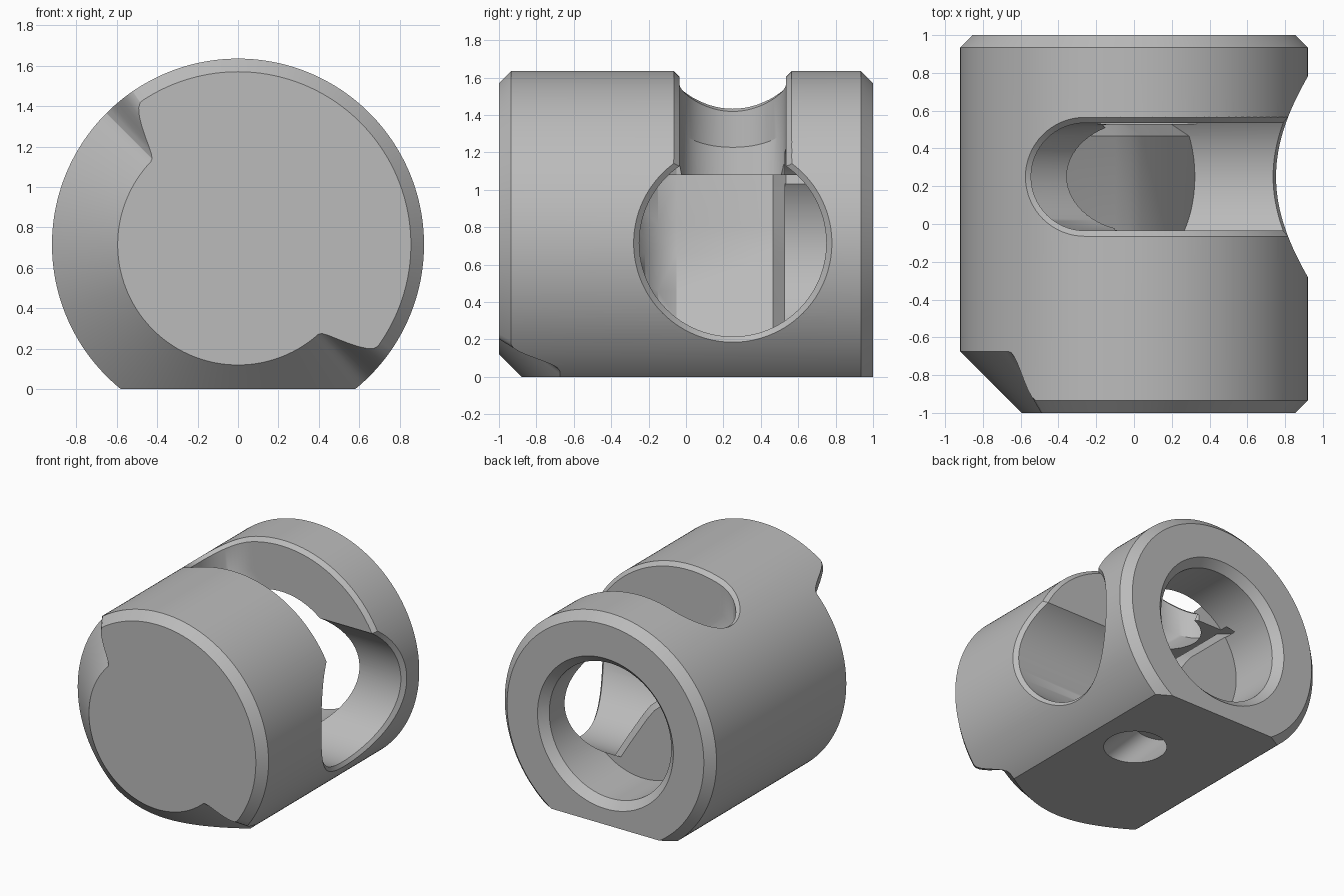
import bpy, bmesh
from math import sin, cos, pi, sqrt, degrees

if "Cube" in bpy.data.objects:
    bpy.data.objects.remove(bpy.data.objects["Cube"])

R = 0.92       # body radius
AXIS = 0.715   # height of the body axis
MID = 0.25     # y of the side hole and the slot
RIM = 0.03     # small bevel round the openings

grey = bpy.data.materials.new("plain_grey")
grey.use_nodes = True
grey.diffuse_color = (0.5, 0.5, 0.5, 1)
grey.node_tree.nodes["Principled BSDF"].inputs["Base Color"].default_value = (0.5, 0.5, 0.5, 1)


def loft(name, rings, helper=True):
    """Closed solid through rings that share one point count."""
    bm = bmesh.new()
    loops = [[bm.verts.new(p) for p in ring] for ring in rings]
    n = len(loops[0])
    for a, b in zip(loops, loops[1:]):
        for i in range(n):
            j = (i + 1) % n
            bm.faces.new((a[i], a[j], b[j], b[i]))
    bm.faces.new(loops[0])
    bm.faces.new(loops[-1])
    bmesh.ops.recalc_face_normals(bm, faces=bm.faces)
    mesh = bpy.data.meshes.new(name)
    bm.to_mesh(mesh)
    bm.free()
    mesh.materials.append(grey)
    ob = bpy.data.objects.new(name, mesh)
    bpy.context.collection.objects.link(ob)
    ob.hide_render = helper
    return ob


def boolean(target, tool, operation="DIFFERENCE"):
    """Apply a boolean and drop the tool."""
    mod = target.modifiers.new("cut", "BOOLEAN")
    mod.operation = operation
    mod.solver = "EXACT"
    mod.object = tool
    bpy.context.view_layer.objects.active = target
    bpy.ops.object.modifier_apply(modifier=mod.name)
    bpy.data.objects.remove(tool)


def angles(n):
    return [2 * pi * i / n for i in range(n)]


def surface(radius, offset, floor=0.0):
    """Distance from the axis plane to a cylinder of the given radius."""
    return sqrt(max(radius ** 2 - offset ** 2, floor))


# Body: round bar with a front chamfer that widens on the lower right half
def chamfer(t):
    away = abs((degrees(t) - 224 + 180) % 360 - 180)
    s = min(max((100 - away) / 12, 0), 1)
    return 0.065 + 0.26 * s * s * (3 - 2 * s)


def body_ring(y, inset, follow=0):
    ring = []
    for t in angles(240):
        c = chamfer(t)
        r = R - (c if inset is None else inset)
        ring.append((r * cos(t), y + follow * c, AXIS + r * sin(t)))
    return ring


body = loft("body", [body_ring(-1, None), body_ring(-1, 0, 1),
                     body_ring(0.935, 0), body_ring(1, 0.065)], helper=False)

# Flat foot
boolean(body, loft("foot_cutter", [
    [(-2, -2, z), (2, -2, z), (2, 2, z), (-2, 2, z)] for z in (-1, 0)]))

# Rear bore with countersink
boolean(body, loft("bore_cutter", [
    [(r * cos(t), y, AXIS + r * sin(t)) for t in angles(128)]
    for y, r in ((0.53, 0.53), (0.94, 0.53), (1, 0.59), (1.05, 0.64))]))


# Side hole with bevelled rim, closed inside by a sloping guide ramp
def hole_ring(r, x=None, radius=0):
    return [(surface(radius, r * sin(t)) if x is None else x,
             MID + r * cos(t), AXIS + r * sin(t)) for t in angles(128)]


hole = loft("side_hole_cutter", [
    hole_ring(0.5, x=-0.7), hole_ring(0.5, radius=R - RIM),
    hole_ring(0.5 + RIM, radius=R), hole_ring(0.5 + 2 * RIM, radius=R + RIM),
    hole_ring(0.5 + 2 * RIM, x=1.2)])

ramp = [(0.35, 0.1), (0.35, 0.17), (0.17, 0.46), (0.04, 0.66), (-0.02, 0.74),
        (-0.1, 0.81), (-0.4, 1.08), (-0.1, 1.08), (-0.1, 1.4)]


def ramp_ring(y, shift):
    pts = [(x + shift, z) for x, z in ramp] + [(1.4, 1.4), (1.4, 0.1)]
    return [(x, y, z) for x, z in pts]


boolean(hole, loft("ramp_cutter", [
    ramp_ring(y, s) for y, s in ((-0.4, 0.36), (-0.27, 0.25), (-0.22, 0.15), (-0.15, 0.06),
                                 (-0.05, 0), (0.465, 0), (0.535, -0.08), (0.9, -0.08))]),
        "INTERSECT")
boolean(body, hole)


# Top slot: rounded end, bevelled rim, and a throat that leans toward the ramp
def stadium(r):
    end_x, far_x, steps = -0.26, 1.1, 40
    arc = [pi / 2 + pi * i / 32 for i in range(33)]
    pts = [(end_x + r * cos(t), MID + r * sin(t)) for t in arc]
    run = [end_x + (far_x - end_x) * i / steps for i in range(1, steps + 1)]
    return pts + [(x, MID - r) for x in run] + [(x, MID + r) for x in reversed(run)]


def slot_ring(r, radius):
    return [(x, y, AXIS + surface(radius, x, 0.09)) for x, y in stadium(r)]


def throat_height(x):
    return 1.345 + 0.414 * min(x + 0.26, 0) - 0.4 * max(x, 0)


boolean(body, loft("slot_cutter", [
    [(x + 0.445, y, 0.88) for x, y in stadium(0.285)],
    [(x, y, throat_height(x)) for x, y in stadium(0.285)],
    slot_ring(0.285, R - RIM), slot_ring(0.285 + RIM, R),
    slot_ring(0.285 + 2 * RIM, R + RIM),
    [(x, y, 2) for x, y in stadium(0.285 + 2 * RIM)]]))

# Slanted blind hole in the foot
boolean(body, loft("foot_hole_cutter", [
    [(0.2 - z + 0.23 * cos(t), MID + 0.23 * sin(t), z) for t in angles(64)]
    for z in (-0.1, 0.3)]))

# Smooth shading with crisp edges
for ob in bpy.context.selected_objects:
    ob.select_set(False)
body.select_set(True)
bpy.context.view_layer.objects.active = body
bpy.ops.object.shade_smooth_by_angle(angle=0.45)
